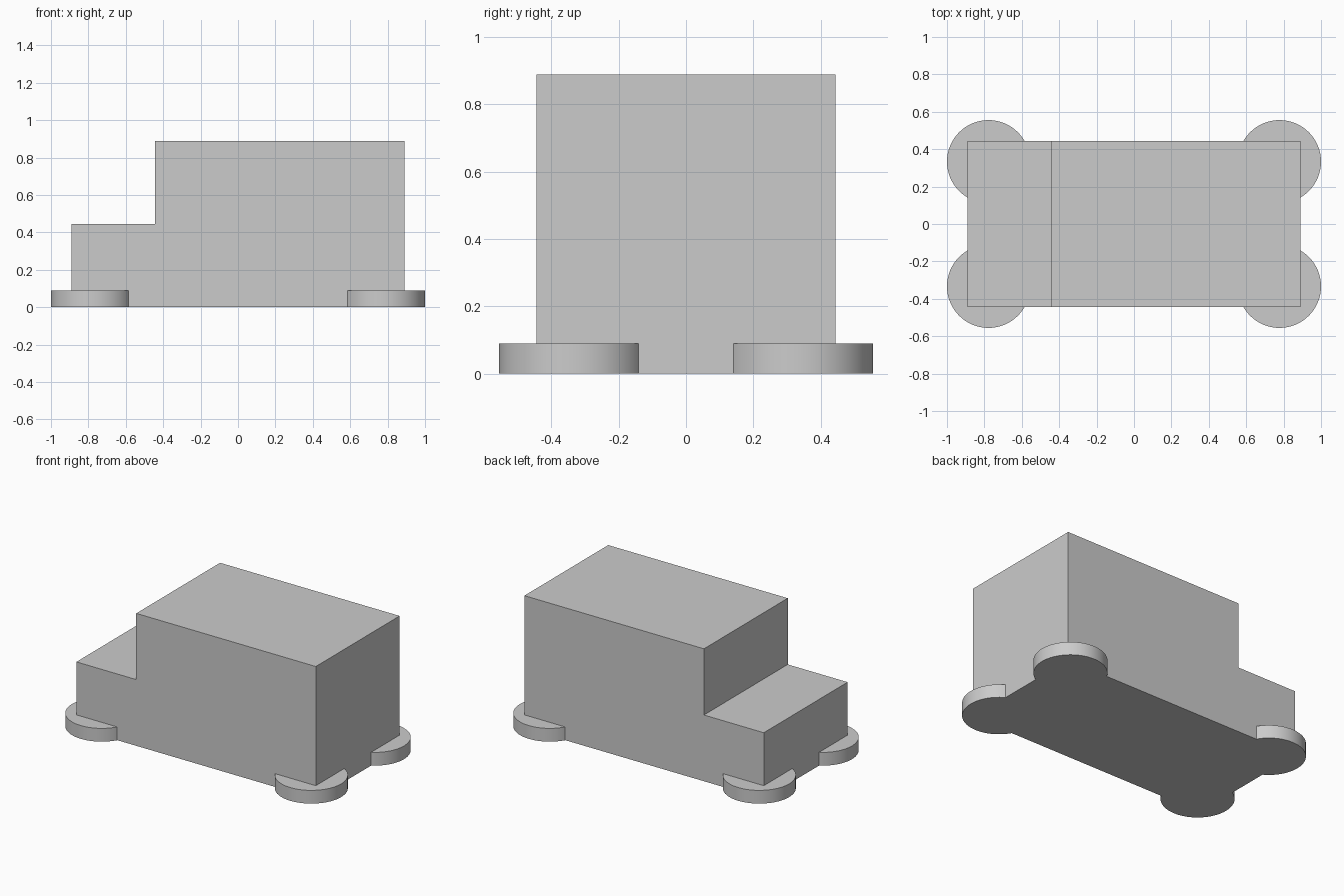
import bpy
import bmesh
import math
from mathutils import Matrix

if "Cube" in bpy.data.objects:
    bpy.data.objects.remove(bpy.data.objects["Cube"], do_unlink=True)

U = 2 / 9  # base module: the disc radius

grey = bpy.data.materials.new("plain_grey")
grey.use_nodes = True
colour = (0.6, 0.6, 0.6, 1)
grey.diffuse_color = colour
grey.node_tree.nodes["Principled BSDF"].inputs["Base Color"].default_value = colour


def make_object(name, bm):
    bmesh.ops.recalc_face_normals(bm, faces=bm.faces)
    mesh = bpy.data.meshes.new(name)
    bm.to_mesh(mesh)
    bm.free()
    mesh.materials.append(grey)
    obj = bpy.data.objects.new(name, mesh)
    bpy.context.collection.objects.link(obj)
    return obj


# Stepped body: side profile extruded across the width
profile = [(-4, 0), (4, 0), (4, 4), (-2, 4), (-2, 2), (-4, 2)]
bm = bmesh.new()
side = bm.faces.new([bm.verts.new((x * U, -2 * U, z * U)) for x, z in profile])
result = bmesh.ops.extrude_face_region(bm, geom=[side])
moved = [v for v in result["geom"] if isinstance(v, bmesh.types.BMVert)]
bmesh.ops.translate(bm, verts=moved, vec=(0, 4 * U, 0))
body = make_object("van_body", bm)

# Flat round discs at the four corners, flush with the underside
height = 0.4 * U
bm = bmesh.new()
for sx in (-1, 1):
    for sy in (-1, 1):
        bmesh.ops.create_cone(
            bm, cap_ends=True, segments=64, radius1=U, radius2=U, depth=height,
            matrix=Matrix.Translation((sx * 3.5 * U, sy * 1.5 * U, height / 2)))
discs = make_object("corner_discs", bm)

# Merge discs and body into one solid
union = body.modifiers.new("join_discs", 'BOOLEAN')
union.operation = 'UNION'
union.solver = 'EXACT'
union.object = discs
bpy.ops.object.select_all(action='DESELECT')
body.select_set(True)
bpy.context.view_layer.objects.active = body
bpy.ops.object.modifier_apply(modifier=union.name)
bpy.data.objects.remove(discs, do_unlink=True)
bpy.ops.object.shade_smooth_by_angle(angle=math.radians(30))
